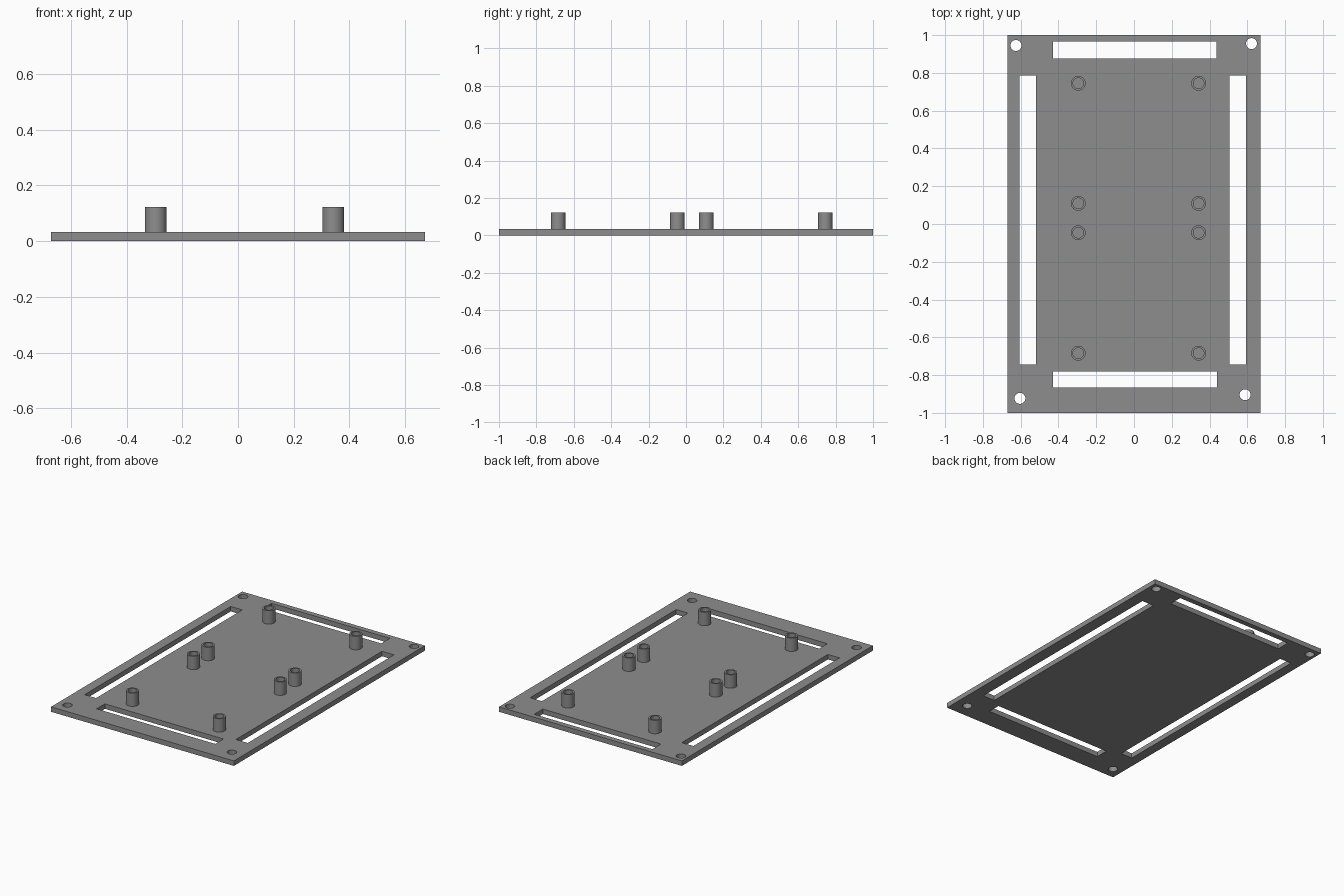
import bpy
import math

if "Cube" in bpy.data.objects:
    bpy.data.objects.remove(bpy.data.objects["Cube"])

PLATE_H = 0.033
POST_TOP = 0.122

grey = bpy.data.materials.new("plain grey")
grey.diffuse_color = (0.27, 0.27, 0.27, 1)
grey.use_nodes = True
grey.node_tree.nodes["Principled BSDF"].inputs["Base Color"].default_value = grey.diffuse_color


def rect(x0, x1, y0, y1):
    return [(x0, y0), (x1, y0), (x1, y1), (x0, y1)]


def circle(x, y, r, n=40):
    return [(x + r * math.cos(2 * math.pi * i / n),
             y + r * math.sin(2 * math.pi * i / n)) for i in range(n)]


def extruded(name, loops, z0, z1):
    """Fill the first loop, leave the other loops open, and extrude from z0 to z1."""
    curve = bpy.data.curves.new(name, 'CURVE')
    curve.dimensions = '2D'
    curve.fill_mode = 'BOTH'
    curve.extrude = (z1 - z0) / 2
    for loop in loops:
        spline = curve.splines.new('POLY')
        spline.points.add(len(loop) - 1)
        for point, (x, y) in zip(spline.points, loop):
            point.co = (x, y, 0, 1)
        spline.use_cyclic_u = True
    obj = bpy.data.objects.new(name, curve)
    bpy.context.collection.objects.link(obj)
    obj.location.z = (z0 + z1) / 2
    bpy.ops.object.select_all(action='DESELECT')
    obj.select_set(True)
    bpy.context.view_layer.objects.active = obj
    bpy.ops.object.convert(target='MESH')
    obj = bpy.context.object
    # weld caps to walls
    bpy.ops.object.mode_set(mode='EDIT')
    bpy.ops.mesh.select_all(action='SELECT')
    bpy.ops.mesh.remove_doubles(threshold=0.0001)
    bpy.ops.mesh.normals_make_consistent(inside=False)
    bpy.ops.object.mode_set(mode='OBJECT')
    obj.data.materials.clear()
    obj.data.materials.append(grey)
    bpy.ops.object.shade_smooth_by_angle(angle=math.radians(30))
    return obj


# base plate with four slots and four corner screw holes
slots = [rect(-0.43, 0.437, 0.875, 0.965), rect(-0.43, 0.44, -0.866, -0.78),
         rect(-0.605, -0.52, -0.743, 0.787), rect(0.505, 0.592, -0.743, 0.787)]
holes = [circle(x, y, 0.029) for x, y in
         [(-0.625, 0.945), (0.622, 0.955), (-0.604, -0.923), (0.588, -0.904)]]
extruded("base_plate", [rect(-0.67, 0.67, -1, 1)] + slots + holes, 0, PLATE_H)

# hollow standoff posts in two mounting groups
for x in (-0.295, 0.342):
    for y in (-0.684, -0.046, 0.109, 0.745):
        extruded("standoff_post", [circle(x, y, 0.039), circle(x, y, 0.028)],
                 PLATE_H, POST_TOP)
